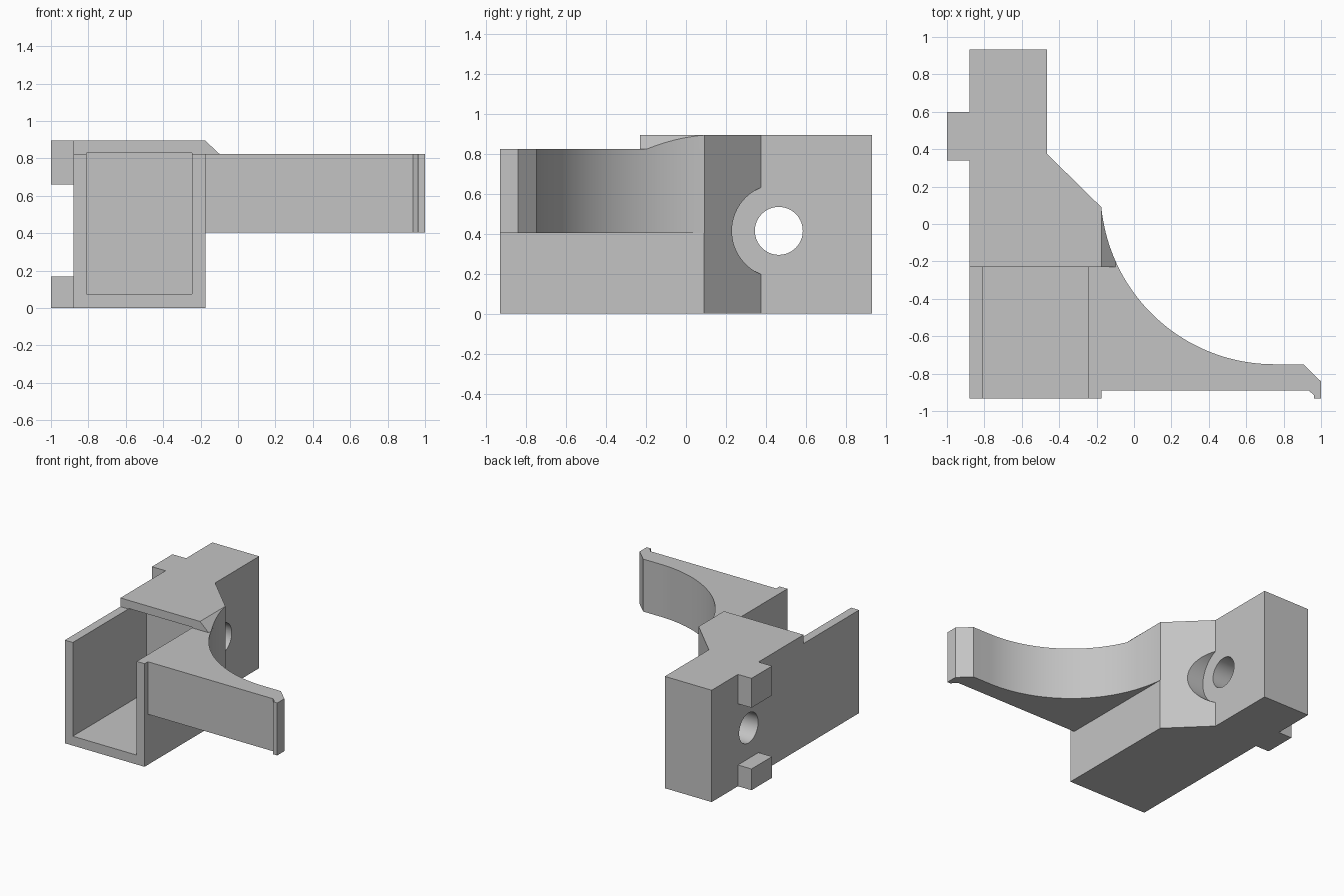
import bpy, bmesh, math
from mathutils import Matrix, Vector

if "Cube" in bpy.data.objects:
    bpy.data.objects.remove(bpy.data.objects["Cube"], do_unlink=True)

grey = bpy.data.materials.new("plain grey")
grey.use_nodes = True
colour = (0.55, 0.55, 0.55, 1)
grey.diffuse_color = colour
grey.node_tree.nodes["Principled BSDF"].inputs["Base Color"].default_value = colour


def finish(name, bm):
    bmesh.ops.recalc_face_normals(bm, faces=bm.faces)
    mesh = bpy.data.meshes.new(name)
    bm.to_mesh(mesh)
    bm.free()
    mesh.materials.append(grey)
    obj = bpy.data.objects.new(name, mesh)
    bpy.context.collection.objects.link(obj)
    return obj


def prism(name, outline, z0, z1):
    """Extrude a plan outline; z1 may be a height or a function of x."""
    top = z1 if callable(z1) else lambda x: z1
    bm = bmesh.new()
    face = bm.faces.new([bm.verts.new((x, y, z0)) for x, y in outline])
    raised = bmesh.ops.extrude_face_region(bm, geom=[face])["geom"]
    for v in raised:
        if isinstance(v, bmesh.types.BMVert):
            v.co.z = top(v.co.x)
    bmesh.ops.remove_doubles(bm, verts=bm.verts, dist=0.0001)
    return finish(name, bm)


def box(name, x0, x1, y0, y1, z0, z1):
    return prism(name, [(x0, y0), (x1, y0), (x1, y1), (x0, y1)], z0, z1)


def rod(name, x0, x1, y, z, radius):
    bm = bmesh.new()
    place = Matrix.Translation(Vector(((x0 + x1) / 2, y, z))) @ Matrix.Rotation(math.pi / 2, 4, "Y")
    bmesh.ops.create_cone(bm, cap_ends=True, segments=64, radius1=radius,
                          radius2=radius, depth=x1 - x0, matrix=place)
    return finish(name, bm)


def cut(obj, cutter):
    cutter.hide_render = True
    mod = obj.modifiers.new("cut", "BOOLEAN")
    mod.operation = "DIFFERENCE"
    mod.solver = "EXACT"
    mod.object = cutter
    bpy.context.view_layer.objects.active = obj
    bpy.ops.object.modifier_apply(modifier=mod.name)
    bpy.data.objects.remove(cutter, do_unlink=True)


# Main dimensions
left, side, neck = -0.88, -0.175, -0.465
end, step = 0.932, -0.23
roof, rim = 0.895, 0.825
bore_y, bore_z = 0.465, 0.415

# Body block with open front pocket, lowered rim and a counterbored hole
body = prism("body", [(left, -end), (side, -end), (side, 0.09), (neck, 0.375),
                      (neck, end), (left, end)], 0, roof)
cut(body, box("rim_cutter", -1.1, 0.2, -1.1, step, rim, 1.1))
cut(body, box("pocket_cutter", -0.81, -0.245, -1.1, 0, 0.075, 0.83))
cut(body, rod("bore_cutter", -1.1, 0.2, bore_y, bore_z, 0.12))
cut(body, rod("counterbore_cutter", neck, 0.2, bore_y, bore_z, 0.235))

# Two locating lugs on the left-hand wall
box("lower_lug", -1, left, 0.34, 0.6, 0, 0.17)
box("upper_lug", -1, left, 0.34, 0.6, 0.66, roof)

# Arm with a concave back edge and a small hooked tip
radius, cx = 0.929, 0.75
cy = radius - 0.75


def arc(x0, x1, count):
    a0, a1 = (math.acos((x - cx) / radius) for x in (x0, x1))
    angles = [a0 + (a1 - a0) * i / count for i in range(count + 1)]
    return [(cx + radius * math.cos(a), cy - radius * math.sin(a)) for a in angles]


arm = prism("arm", [(side, -0.89), (0.935, -0.89), (0.963, -0.917), (0.963, -end),
                    (1, -end), (1, -0.842), (0.905, -0.75)] + arc(cx, side, 40),
            0.405, rim)

# Sloped fillet joining the roof edge to the arm
slope_end = -0.1
fillet = prism("roof_fillet", [(side, step), (slope_end, step)] + arc(slope_end, side, 10),
               rim, lambda x: rim + (roof - rim) * (slope_end - x) / (slope_end - side))

# Smooth the round surfaces and keep hard edges
for obj in (body, arm, fillet):
    bpy.ops.object.select_all(action="DESELECT")
    obj.select_set(True)
    bpy.context.view_layer.objects.active = obj
    bpy.ops.object.shade_smooth_by_angle(angle=math.radians(25))
